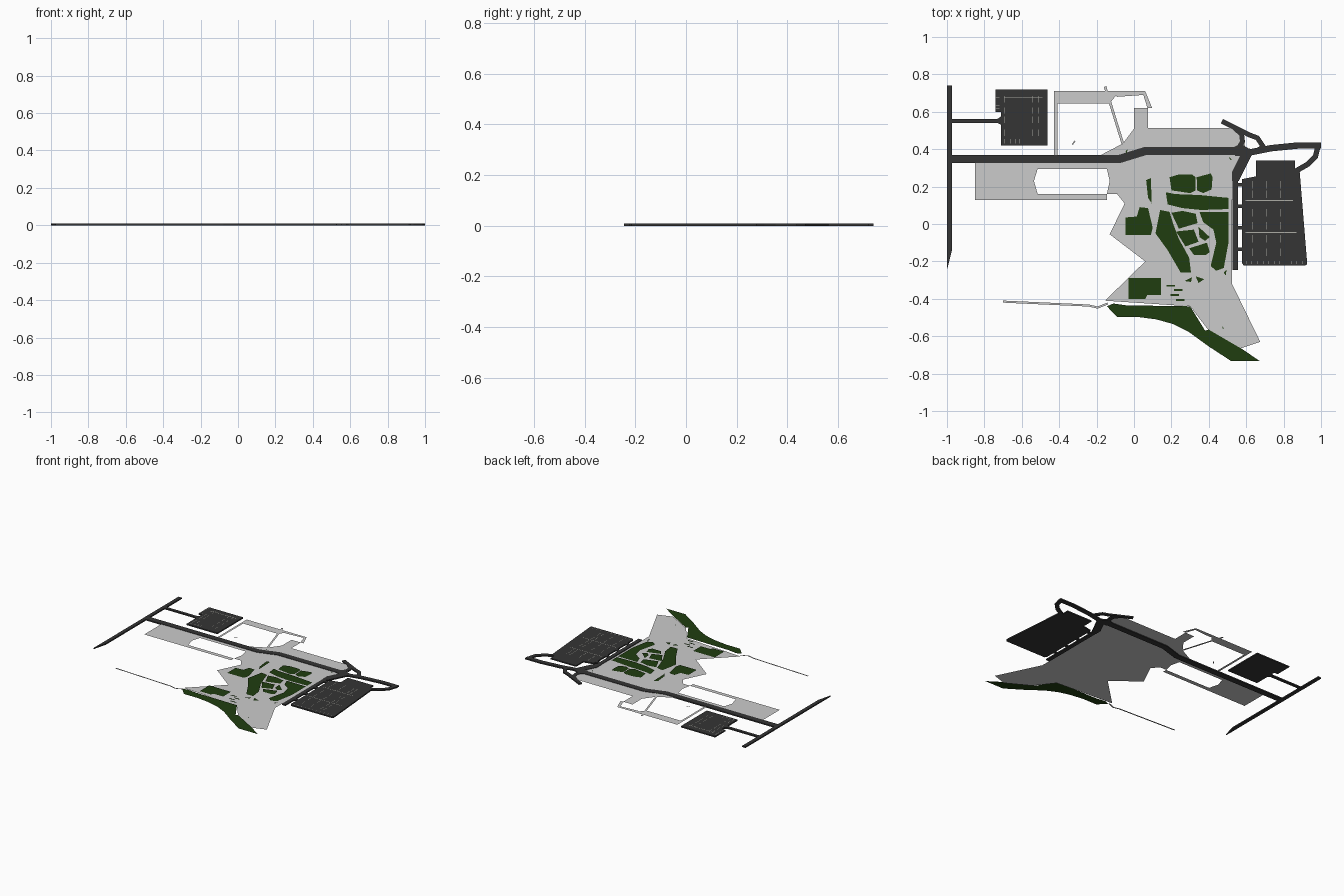
import bpy, bmesh
from mathutils import Vector

if "Cube" in bpy.data.objects:
    bpy.data.objects.remove(bpy.data.objects["Cube"])

ROAD_TOP, PAVE, LAWN, LINE = 0.009, 0.006, 0.0115, 0.0098


def material(name, rgb):
    m = bpy.data.materials.new(name)
    m.diffuse_color = (*rgb, 1)
    m.use_nodes = True
    m.node_tree.nodes["Principled BSDF"].inputs["Base Color"].default_value = m.diffuse_color
    return m


asphalt = material("asphalt", (0.035, 0.035, 0.035))
grass = material("grass", (0.014, 0.047, 0.005))
paint = material("paint", (0.42, 0.42, 0.38))


def flat(name, polys, z, mat=None, depth=0.0):
    """Flat outlines in hundredths of a unit, optionally extruded down to a slab."""
    bm = bmesh.new()
    for p in polys:
        f = bm.faces.new([bm.verts.new((x / 100, y / 100, z)) for x, y in p])
        f.normal_update()
        if f.normal.z < 0:
            f.normal_flip()
    if depth:
        tops = bm.faces[:]
        r = bmesh.ops.extrude_face_region(bm, geom=tops, use_keep_orig=True)
        low = [g for g in r["geom"] if isinstance(g, bmesh.types.BMVert)]
        bmesh.ops.translate(bm, verts=low, vec=(0, 0, -depth))
        bmesh.ops.recalc_face_normals(bm, faces=bm.faces)
    bmesh.ops.triangulate(bm, faces=[f for f in bm.faces if len(f.verts) > 4])
    me = bpy.data.meshes.new(name)
    bm.to_mesh(me)
    bm.free()
    ob = bpy.data.objects.new(name, me)
    bpy.context.collection.objects.link(ob)
    if mat:
        me.materials.append(mat)
    return ob


def ribbon(path, w):
    """Outline of a mitred strip of width w along a path."""
    pts = [Vector(p) for p in path]
    left, right = [], []
    for i, p in enumerate(pts):
        a = (p - pts[i - 1]).normalized() if i else None
        b = (pts[i + 1] - p).normalized() if i < len(pts) - 1 else None
        a, b = a or b, b or a
        t = (a + b).normalized()
        n = Vector((-t.y, t.x)) * (w / 2 / max(0.5, t.dot(a)))
        left.append(tuple(p + n))
        right.append(tuple(p - n))
    return left + right[::-1]


def rect(x0, x1, y0, y1):
    return [(x0, y0), (x1, y0), (x1, y1), (x0, y1)]


def road(name, outline):
    return flat(name, [outline], ROAD_TOP, asphalt, ROAD_TOP)


# Roads
road("west_road", [(-100, 74), (-97.3, 74), (-97.3, -14), (-100, -24.5)])
road("west_lot_drive", [(-97.3, 56.2), (-73, 56.2), (-71, 57.5), (-71, 53), (-73, 54), (-97.3, 54)])
road("main_road", ribbon([(-97.3, 34.7), (-8, 34.7), (6, 39), (58, 39)], 4.4))
road("east_road", ribbon([(54, 38), (62, 38.3), (73, 40.5), (88, 42), (100, 42)], 3.4))
road("east_lot_drive", ribbon([(98.5, 42), (97, 36), (93, 32), (86, 28)], 2.8))
road("north_fork", ribbon([(47, 55), (55, 51), (62, 47.5), (66, 46), (69, 41.5), (66, 39)], 2.6))
road("north_fork_link", ribbon([(53, 52), (57.5, 48), (58, 44), (55, 39)], 2.6))
road("junction", [(53, 41), (57, 43), (61, 40.5), (65, 39.5), (60, 33), (57, 36)])
road("south_bend", [(57, 37), (63, 37), (58, 27), (56, 23), (52.5, 23), (52.5, 28)])
road("south_road", rect(52.7, 55.6, -24.5, 24))

# Car parks
road("west_car_park", [(-74, 72), (-46.2, 72), (-46.2, 42), (-71.2, 42), (-71.2, 60), (-74, 60)])
road("east_car_park", [(65.3, 34), (86, 34), (86, 29), (88.5, 29), (92.5, -20), (92.5, -21.5),
                       (91.5, -22.3), (58.8, -22.3), (57.8, -21), (57.8, 24), (65.3, 25.5)])
flat("car_park_entrances", [rect(55, 58, y - 1, y + 1) for y in (21, 9.5, -2, -13.5)],
     ROAD_TOP, asphalt, ROAD_TOP)

# Painted bay lines
bays = [rect(x - .12, x + .12, y, y + 3.4)
        for x in (-69, -66.3, -54.5, -51.3) for y in (47, 54, 59, 65)]
bays += [rect(-69.5, -49, 67.6, 67.9)]
bays += [rect(x - .12, x + .12, 43, 45.5) for x in (-69, -66, -63.5, -61)]
bays += [rect(-74, -72, y - .12, y + .12) for y in (61.5, 63.5, 65.5, 67.5, 69.5)]
flat("west_bay_lines", bays, LINE, paint)
bays = [rect(x - .12, x + .12, y, y + 4)
        for x in (63.5, 71, 78.5, 81) for y in (-17, -10, -3, 4, 14, 19)]
bays += [rect(59.5, 85, 12.4, 12.7), rect(59.5, 87, -4.7, -4.4)]
bays += [rect(x - .12, x + .12, -21.5, -19.8) for x in range(60, 91, 3)]
flat("east_bay_lines", bays, LINE, paint)

# Paved areas
flat("plaza", [[(0, 62), (7.5, 62), (7.5, 51.3), (53, 51.3), (58, 46), (60, 40), (60, 32), (54, 25),
                (52.4, 12), (52.4, -32), (67.5, -63), (57, -66.5), (40, -57), (30, -44), (-15.5, -41),
                (6, -20), (-13, -5.5), (-5, 11), (-9, 16), (-14.5, 16), (-13, 23), (-14.5, 29.5),
                (-8, 33), (-17.5, 37), (-6, 43), (0, 51)]], PAVE)
flat("west_pavement", [[(-85, 33), (-8, 33), (-14.5, 29.5), (-51.5, 29.5), (-53.5, 23), (-51.5, 16),
                        (-14.5, 16), (-14.5, 12.8), (-85, 12.8)]], PAVE)
flat("north_pavement", [[(-42.7, 71), (-9, 71), (-9, 69.5), (-13, 64.5), (-41, 64.5), (-41, 36.5),
                         (-42.7, 36.5)]], PAVE)
flat("north_paths", [ribbon([(-15.5, 73.5), (-12.5, 64), (-6, 43)], 1.4),
                     [(-12, 71), (6, 71), (9.7, 62), (7.2, 62), (5, 69), (-9, 68)],
                     ribbon([(-33, 42.5), (-31.5, 44.5)], .7)], PAVE)
flat("west_path", [ribbon([(-70, -41.5), (-24, -43.6), (-19.5, -44.7), (-14, -42.5)], 1.1)], PAVE)

# Lawns in the centre
flat("centre_lawns", [
    [(19, 25), (24, 26.5), (31, 26.5), (33, 25), (33, 18), (30, 16.5), (20, 18)],
    [(33.5, 25), (41, 27), (42, 25), (41.5, 18.5), (37, 16.5), (33.8, 18)],
    [(17, 17), (22, 16), (35, 15.5), (45, 14.5), (50.5, 14), (50.5, 8), (36, 7.5), (26, 8.5), (18, 10.5)],
    [(14, 7.5), (19, 6.5), (21, 0), (24, -8), (29.5, -18), (30.5, -26), (25, -26), (18, -14), (11.5, -5)],
    [(20, 6), (26, 7), (33, 5.5), (34, 0.5), (24, -2.5)],
    [(22.5, -4), (32, -3), (34.5, -9.5), (27.5, -12)],
    [(35, 6.5), (50.5, 6.5), (50.5, -10), (48, -23.5), (44, -25), (41, -22.5), (44, -10), (42.5, -3), (37, 1)],
    [(34.5, -1.5), (40.5, -7), (38, -9), (35, -7)],
    [(29.5, -13), (39, -10), (40.5, -15), (38.5, -16.5), (32, -16.5)],
], LAWN, grass)

# Lawns on the west side and the small beds
flat("west_lawns", [
    [(-4.5, 3.5), (1.5, 4), (3, 9), (7.5, 8.5), (10, -2), (9, -6), (-4.5, -6)],
    [(6.5, 23.5), (9, 24.5), (9.5, 11), (7.5, 14)],
    [(-3, -29), (14.5, -29), (14.5, -38), (7, -38), (6, -40), (-3, -40)],
], LAWN, grass)
flat("small_beds", [rect(17.5 + i, 22 + i, y - .5, y + .5)
                    for i, y in ((0, -33), (4, -35.3), (2, -38), (5, -40.7))]
     + [[(27, -30.5), (31, -28.5), (30.5, -31)], [(33, -28), (37.5, -29.5), (34.5, -31.5)],
        [(48, -26), (49.5, -24.5), (49, -27.5)], [(47, -54.5), (48.2, -56), (47.5, -56)],
        [(-4.5, 39), (-3.5, 40), (-3.8, 37.5)], [(50.5, 36), (52.5, 34.5), (51.5, 34.3)]], LAWN, grass)

# Long grass bank along the front
flat("front_bank", [[(-14.5, -44), (-11, -42.5), (-4, -43.5), (30, -44), (38, -57), (40, -56.5),
                     (58, -67), (67.3, -73.3), (52, -73.3), (40, -65.5), (29, -57.5), (21, -53.5),
                     (12, -51), (2, -49.7), (-9, -49.7)]], 0.012, grass)
